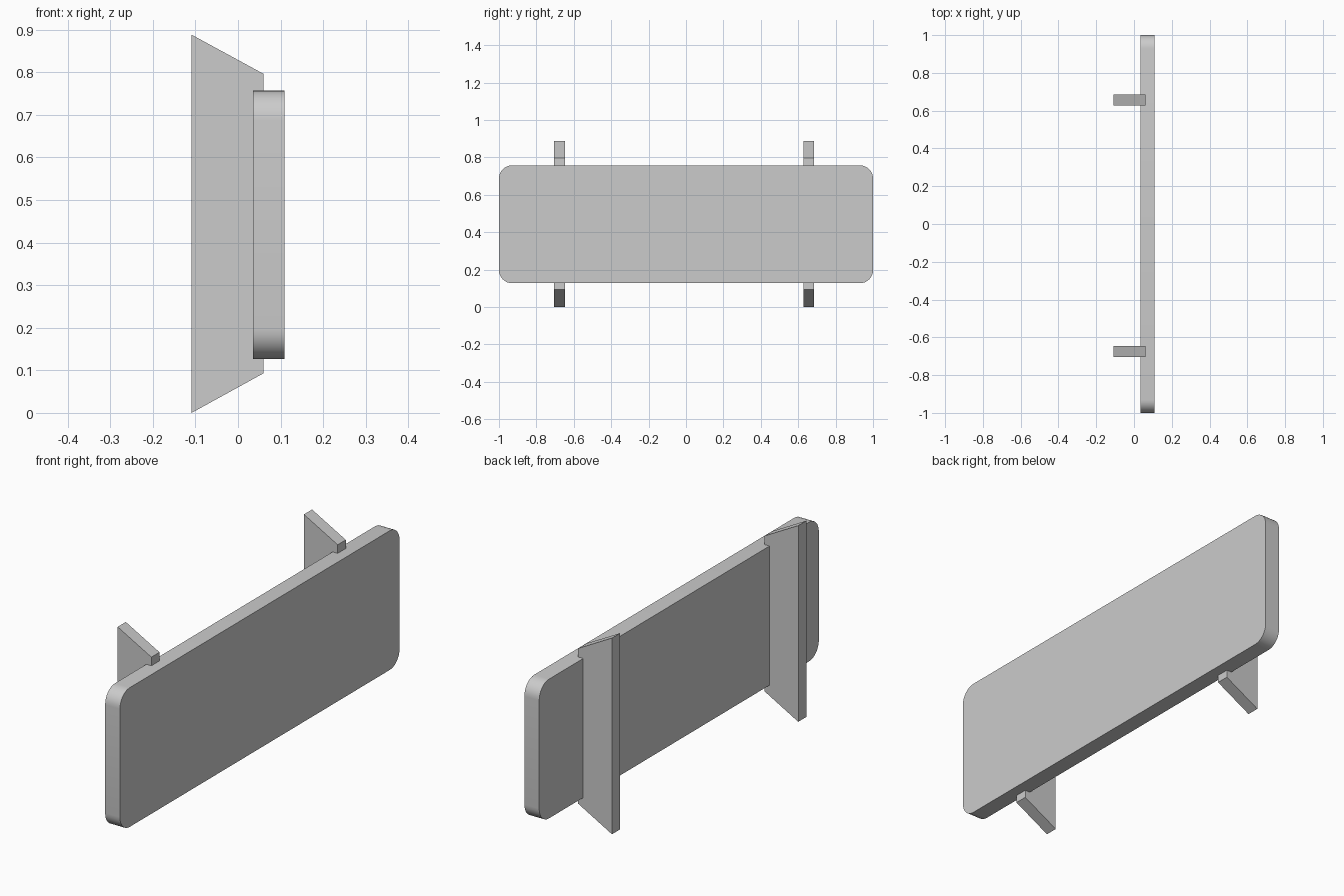
import bpy
import math

cube = bpy.data.objects.get("Cube")
if cube:
    bpy.data.objects.remove(cube, do_unlink=True)

# Single flat grey for everything
grey = bpy.data.materials.new("plain_grey")
grey.use_nodes = True
color = (0.6, 0.6, 0.6, 1)
grey.diffuse_color = color
grey.node_tree.nodes["Principled BSDF"].inputs["Base Color"].default_value = color


def extrude_profile(name, points, offset):
    """Make a closed prism from a 3D outline swept along an offset."""
    n = len(points)
    verts = list(points) + [tuple(a + b for a, b in zip(p, offset)) for p in points]
    faces = [tuple(range(n))[::-1], tuple(range(n, 2 * n))]
    faces += [(i, (i + 1) % n, n + (i + 1) % n, n + i) for i in range(n)]
    mesh = bpy.data.meshes.new(name)
    mesh.from_pydata(verts, [], faces)
    mesh.materials.append(grey)
    obj = bpy.data.objects.new(name, mesh)
    bpy.context.collection.objects.link(obj)
    return obj


def rounded_outline(x, half_y, z_low, z_high, radius, steps):
    """Rounded rectangle in the YZ plane."""
    mid, half_z = (z_low + z_high) / 2, (z_high - z_low) / 2
    points = []
    for corner, (sy, sz) in enumerate([(1, 1), (-1, 1), (-1, -1), (1, -1)]):
        for i in range(steps + 1):
            a = math.pi / 2 * (corner + i / steps)
            points.append((x, sy * (half_y - radius) + radius * math.cos(a),
                           mid + sz * (half_z - radius) + radius * math.sin(a)))
    return points


# Sign board with rounded corners
board = extrude_profile("board", rounded_outline(0.035, 1.0, 0.127, 0.757, 0.07, 8),
                        (0.074, 0, 0))
bpy.ops.object.select_all(action="DESELECT")
board.select_set(True)
bpy.context.view_layer.objects.active = board
bpy.ops.object.shade_smooth_by_angle(angle=math.radians(30))

# Tapered support brackets behind the board
side = [(-0.109, 0.0), (0.06, 0.093), (0.06, 0.796), (-0.109, 0.888)]
for name, y in (("right_bracket", -0.705), ("left_bracket", 0.627)):
    # Outline is listed so that the faces point outwards
    extrude_profile(name, [(x, y + 0.058, z) for x, z in side], (0, -0.058, 0))
